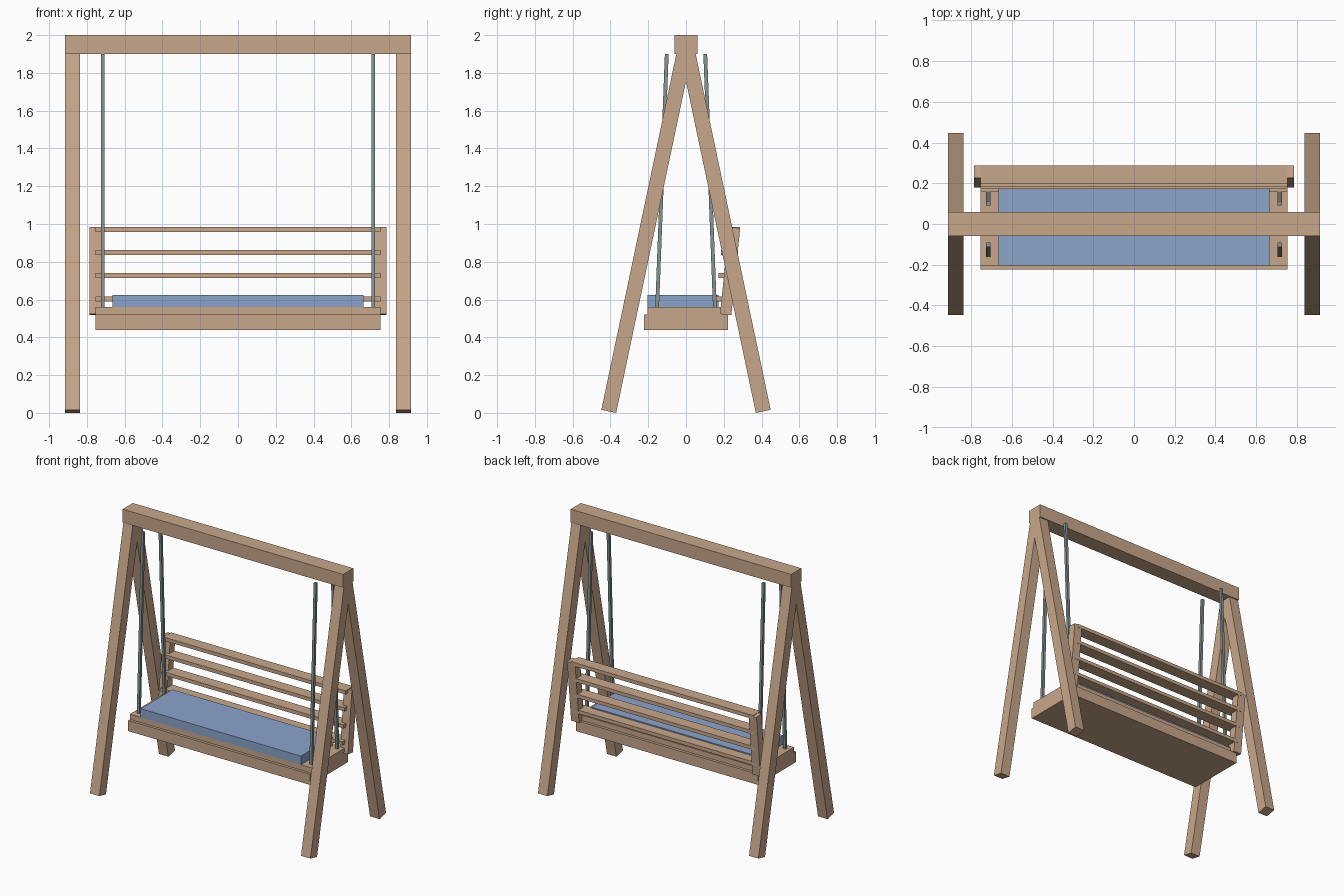
import bpy, math
from mathutils import Vector

if "Cube" in bpy.data.objects:
    bpy.data.objects.remove(bpy.data.objects["Cube"])


def material(name, color):
    m = bpy.data.materials.new(name)
    m.diffuse_color = (*color, 1)
    m.use_nodes = True
    m.node_tree.nodes["Principled BSDF"].inputs["Base Color"].default_value = m.diffuse_color
    return m


WOOD = material("warm wood", (0.58, 0.39, 0.26))
BLUE = material("blue cushion fabric", (0.26, 0.37, 0.60))
STEEL = material("grey steel", (0.24, 0.30, 0.29))


def box(name, lo, hi, mat):
    """Axis-aligned box between two corners."""
    lo, hi = Vector(lo), Vector(hi)
    bpy.ops.mesh.primitive_cube_add(size=1, location=(lo + hi) / 2)
    ob = bpy.context.object
    ob.name = name
    ob.scale = hi - lo
    ob.data.materials.append(mat)
    return ob


def beam(name, x, start, end, width, depth, mat):
    """Box running between two (y, z) points, tilted about the x axis."""
    dy, dz = end[0] - start[0], end[1] - start[1]
    bpy.ops.mesh.primitive_cube_add(
        size=1, location=(x, (start[0] + end[0]) / 2, (start[1] + end[1]) / 2),
        rotation=(-math.atan2(dy, dz), 0, 0))
    ob = bpy.context.object
    ob.name = name
    ob.scale = (width, depth, math.hypot(dy, dz))
    ob.data.materials.append(mat)
    return ob


# Frame: top beam and splayed legs
box("top_beam", (-0.915, -0.06, 1.9), (0.915, 0.06, 2), WOOD)
for sx, side in ((-1, "left"), (1, "right")):
    for sy, end in ((-1, "front"), (1, "back")):
        beam(f"{end}_leg_{side}", sx * 0.876, (sy * 0.409, 0.008),
             (sy * 0.004, 1.93), 0.078, 0.08, WOOD)
        # Hanging rods
        beam(f"{end}_rod_{side}", sx * 0.716, (sy * 0.153, 0.555),
             (sy * 0.102, 1.9), 0.02, 0.02, STEEL)
    # Leaning back posts
    beam(f"back_post_{side}", sx * 0.753, (0.21, 0.52), (0.257, 0.981),
         0.066, 0.06, WOOD)

# Seat: base, deck and cushion
box("seat_base", (-0.755, -0.223, 0.44), (0.755, 0.223, 0.52), WOOD)
box("seat_deck", (-0.755, -0.203, 0.52), (0.755, 0.203, 0.56), WOOD)
box("cushion", (-0.665, -0.204, 0.56), (0.665, 0.172, 0.625), BLUE)

# Backrest slats, stepping back with the posts
for i in range(4):
    y, z = 0.159 + 0.0125 * i, 0.59 + 0.1228 * i
    box(f"back_slat_{i + 1}", (-0.755, y, z), (0.755, y + 0.09, z + 0.027), WOOD)
